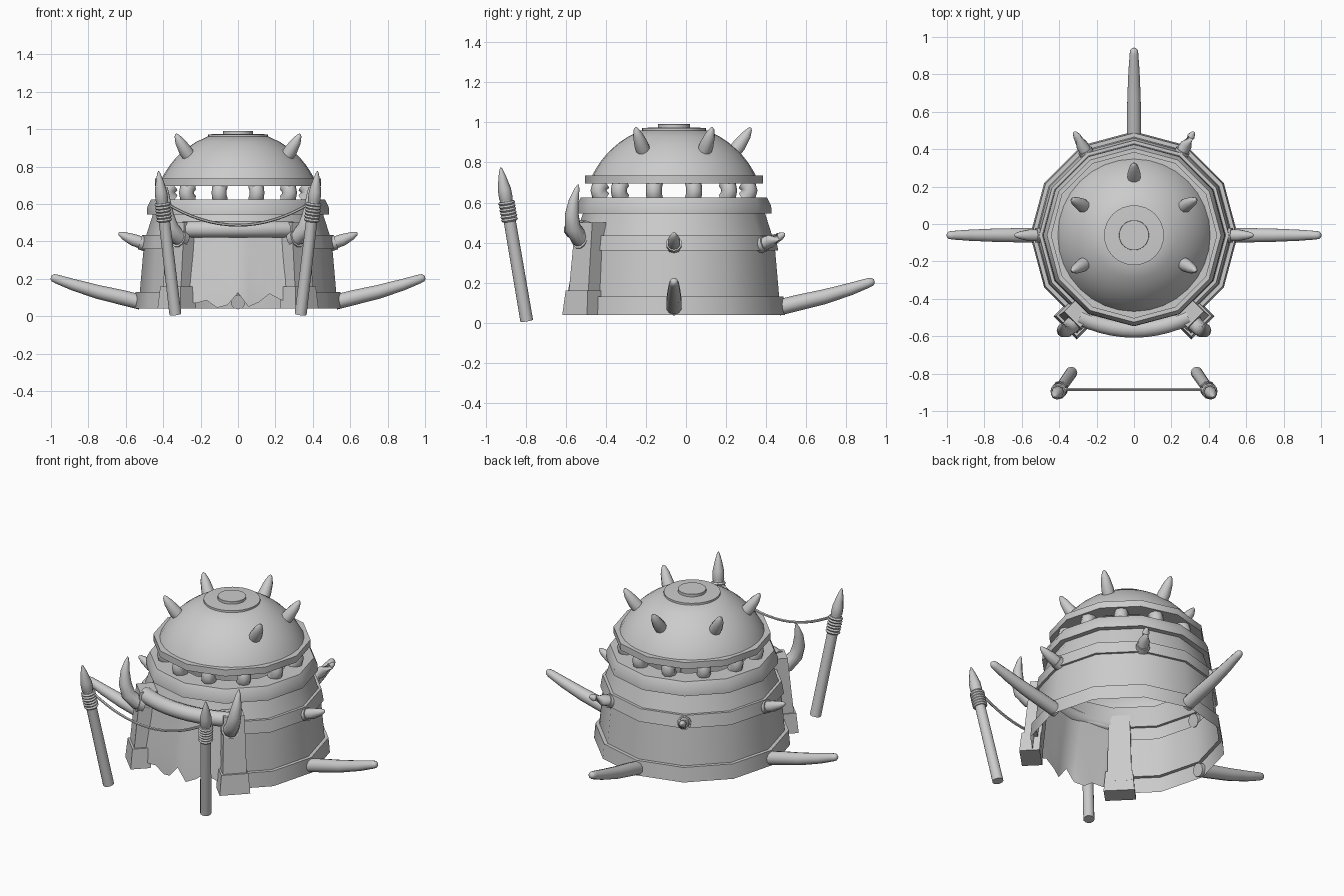
import bpy, bmesh, math
from mathutils import Vector, Matrix

cube = bpy.data.objects.get("Cube")
if cube:
    bpy.data.objects.remove(cube)

GREY = (0.6, 0.6, 0.6, 1)
mat = bpy.data.materials.new("plain grey")
mat.use_nodes = True
mat.diffuse_color = GREY
mat.node_tree.nodes["Principled BSDF"].inputs["Base Color"].default_value = GREY
CENTRE = Vector((0, -0.06, 0))


def finish(name, bm, smooth=40):
    bmesh.ops.recalc_face_normals(bm, faces=bm.faces)
    me = bpy.data.meshes.new(name)
    bm.to_mesh(me)
    bm.free()
    me.materials.append(mat)
    ob = bpy.data.objects.new(name, me)
    bpy.context.collection.objects.link(ob)
    bpy.ops.object.select_all(action='DESELECT')
    ob.select_set(True)
    bpy.context.view_layer.objects.active = ob
    if smooth:
        bpy.ops.object.shade_smooth_by_angle(angle=math.radians(smooth))
    return ob


def polar(deg, r, z):
    a = math.radians(deg)
    return CENTRE + Vector((r * math.cos(a), r * math.sin(a), z))


def lathe(name, profile, sides, doorway=0):
    """Turn a (radius, height) profile; faces under the doorway height are left out at the front."""
    bm = bmesh.new()
    step = 360 / sides
    rings = [[bm.verts.new(polar(i * step, r, z)) for i in range(sides)] for r, z in profile]
    for (lo, hi), (_, top) in zip(zip(rings, rings[1:]), profile[1:]):
        for i in range(sides):
            if top <= doorway and 240 <= i * step < 300:
                continue
            j = (i + 1) % sides
            bm.faces.new((lo[i], lo[j], hi[j], hi[i]))
    if profile[-1][0] < 0.2:
        bm.faces.new(rings[-1])
    return finish(name, bm)


def tube(name, points, radii, sides=10):
    """Sweep a round section of changing radius along points."""
    pts = [Vector(p) for p in points]
    bm = bmesh.new()
    rings = []
    for i, (p, r) in enumerate(zip(pts, radii)):
        d = (pts[min(i + 1, len(pts) - 1)] - pts[max(i - 1, 0)]).normalized()
        ref = Vector((0, 1, 0)) if abs(d.y) < 0.8 else Vector((1, 0, 0))
        u = d.cross(ref).normalized()
        v = d.cross(u)
        rings.append([bm.verts.new(p + r * (u * math.cos(t) + v * math.sin(t)))
                      for t in (math.tau * k / sides for k in range(sides))])
    for a, b in zip(rings, rings[1:]):
        for i in range(sides):
            j = (i + 1) % sides
            bm.faces.new((a[i], a[j], b[j], b[i]))
    bm.faces.new(rings[0])
    bm.faces.new(rings[-1])
    return finish(name, bm, 50)


def block(name, bottom, top, size_bottom, size_top, turn):
    """Tapered box between two centres, turned about z."""
    bm = bmesh.new()
    rot = Matrix.Rotation(math.radians(turn), 3, 'Z')
    ends = []
    for c, (w, d) in ((bottom, size_bottom), (top, size_top)):
        ends.append([bm.verts.new(Vector(c) + rot @ Vector((sx * w / 2, sy * d / 2, 0)))
                     for sx, sy in ((-1, -1), (1, -1), (1, 1), (-1, 1))])
    a, b = ends
    bm.faces.new(a)
    bm.faces.new(b)
    for i in range(4):
        j = (i + 1) % 4
        bm.faces.new((a[i], a[j], b[j], b[i]))
    return finish(name, bm, 0)


# Hut walls: base ring, wall, raised band, upper wall and ledge
lathe("walls", [(.555, .04), (.547, .13), (.525, .13), (.505, .36), (.52, .36), (.507, .435),
                (.49, .435), (.455, .545), (.487, .545), (.485, .585), (.465, .625), (.35, .625)],
      12, doorway=0.44)

# Barrel-shaped columns under the roof
for i in range(12):
    tube(f"column_{i + 1}", [polar(15 + 30 * i, r, z) for r, z in
                             ((.365, .62), (.385, .64), (.39, .66), (.385, .68), (.365, .70))],
         [.04] * 5, 8)

# Roof rim, dome and caps
lathe("roof_rim", [(.35, .695), (.445, .695), (.445, .735), (.40, .735)], 12)
R, C = 0.453, 0.538
dome = [(math.sqrt(R * R - (z - C) ** 2), z) for z in (.72 + .03 * k for k in range(9))]
lathe("dome", dome, 32)
lathe("roof_cap", [(.16, .955), (.16, .972), (.1, .975)], 32)
lathe("roof_button", [(.08, .97), (.08, .99), (.079, .991)], 32)


def spike(name, deg, path, radii, collar):
    pts = [polar(deg, r, z) for r, z in path]
    tube(name, pts, radii)
    if collar:
        d = (pts[1] - pts[0]).normalized()
        tube(name + "_collar", [pts[0] - d * .02, pts[0] + d * .02], [collar, collar])


# Roof spikes, none at the front
for k, deg in enumerate((-30, 30, 90, 150, 210)):
    spike(f"roof_spike_{k + 1}", deg, [(.285, .835), (.325, .885), (.36, .935), (.378, .965), (.382, .975)],
          [.035, .036, .026, .013, .004], .043)
# Wall spikes round the back half
for k, deg in enumerate((0, 60, 120, 180)):
    spike(f"wall_spike_{k + 1}", deg, [(.505, .39), (.56, .408), (.61, .43), (.633, .442), (.638, .446)],
          [.033, .032, .021, .011, .004], .04)
# Long ground tusks
for side, deg in (("left", 0), ("back", 90), ("right", 180)):
    spike(f"ground_tusk_{side}", deg, [(.52, .075), (.62, .1), (.75, .13), (.88, .168), (.97, .199), (.99, .206), (1.0, .209)],
          [.04, .04, .037, .031, .024, .02, .009], 0)

# Doorway: posts, footings, horns and spears on both sides
for side, s in (("left", 1), ("right", -1)):
    block(f"post_{side}", (s * .322, -.505, .1), (s * .295, -.475, .5), (.14, .1), (.12, .1), s * 45)
    block(f"footing_{side}", (s * .328, -.515, .04), (s * .322, -.507, .16), (.175, .115), (.155, .11), s * 45)
    horn = [(.275, -.485, .405), (.325, -.535, .425), (.36, -.565, .475), (.378, -.57, .54),
            (.385, -.56, .61), (.384, -.545, .665), (.382, -.537, .69)]
    horn = [Vector((s * x, y, z)) for x, y, z in horn]
    tube(f"horn_{side}", horn, [.045, .044, .041, .036, .026, .014, .004])
    tube(f"horn_collar_{side}", [horn[0].lerp(horn[1], t) for t in (.45, .9)], [.054, .054], 12)

    foot, tip = Vector((s * .335, -.795, .01)), Vector((s * .425, -.925, .775))
    at = lambda t: foot.lerp(tip, t)
    tube(f"spear_shaft_{side}", [at(0), at(.8)], [.032, .03], 12)
    tube(f"spear_head_{side}", [at(t) for t in (.77, .8, .86, .94, .99, 1)],
         [.026, .034, .033, .019, .007, .002], 8)
    steps = 12
    tube(f"spear_wrap_{side}", [at(.65 + .13 * k / steps) for k in range(steps + 1)],
         [.043 if k % 2 else .037 for k in range(steps + 1)], 12)

# Curved lintel over the doorway
tube("lintel", [(x, -.565 + .8 * x * x, .465) for x in (-.29 + .058 * k for k in range(11))], [.045] * 11)

# Hide curtain with a torn hem
HEM = (.08, .07, .085, .045, .06, .125, .05, .075, .12, .09, .07)
bm = bmesh.new()
columns = []
for k, hem in enumerate(HEM):
    x = -.28 + .056 * k
    bulge = 1 - abs(x) / .28
    wave = .006 * (-1) ** k
    columns.append([bm.verts.new((x, y - bulge * b - wave * w, z)) for y, b, w, z in
                    ((-.54, .06, 1, hem), (-.525, .06, .6, .2), (-.505, .055, .2, .33), (-.49, .05, 0, .46))])
for a, b in zip(columns, columns[1:]):
    for i in range(3):
        bm.faces.new((a[i], b[i], b[i + 1], a[i + 1]))
finish("door_curtain", bm)

# Sagging rope between the spears
tube("rope", [(.39 * t, -.885, .487 + .12 * t * t) for t in (-1 + k / 8 for k in range(17))], [.008] * 17, 6)
